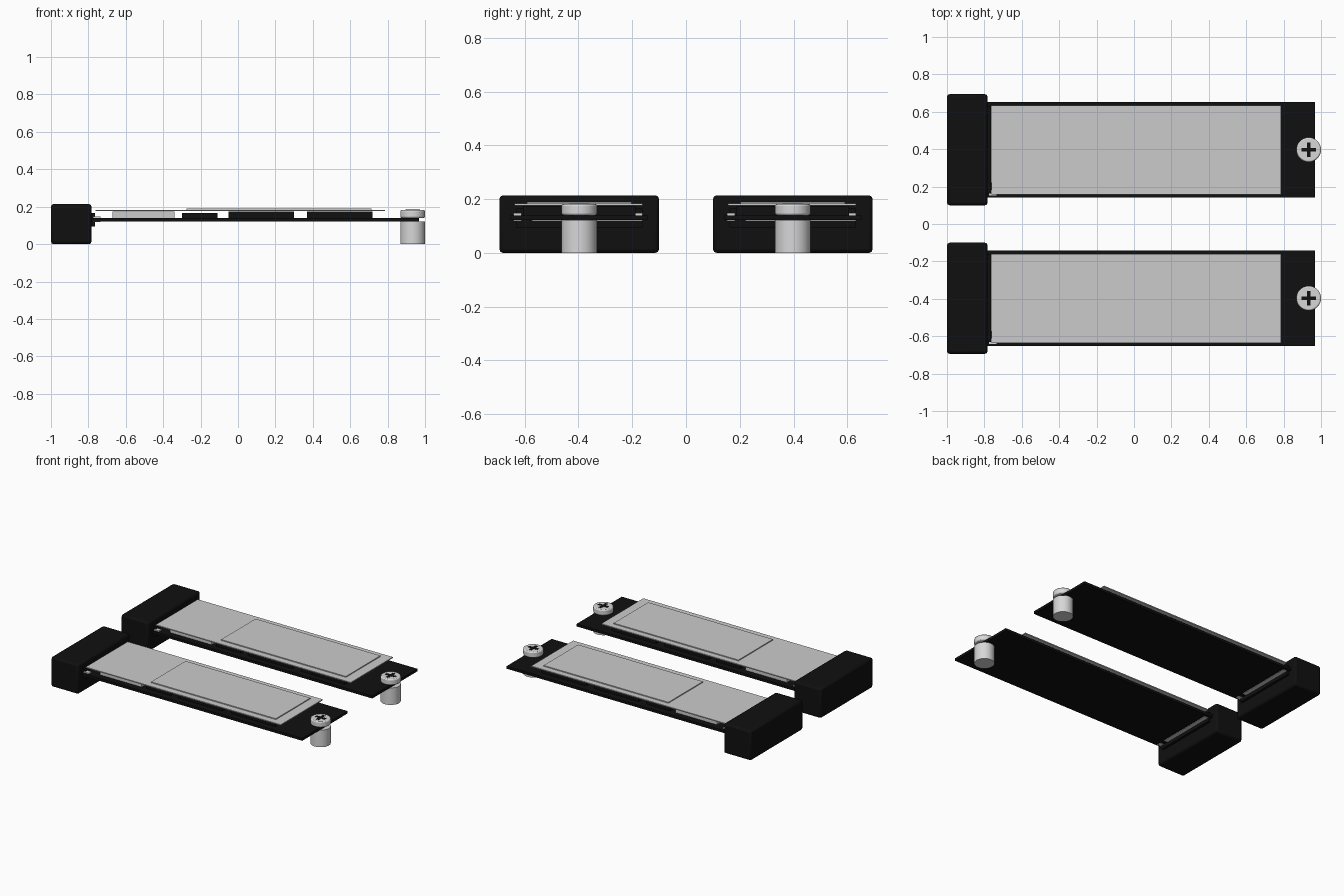
import bpy, math

if "Cube" in bpy.data.objects:
    bpy.data.objects.remove(bpy.data.objects["Cube"])


def material(name, rgb, rough=0.6):
    m = bpy.data.materials.new(name)
    m.use_nodes = True
    m.diffuse_color = (*rgb, 1)
    bsdf = m.node_tree.nodes["Principled BSDF"]
    bsdf.inputs["Base Color"].default_value = (*rgb, 1)
    bsdf.inputs["Roughness"].default_value = rough
    return m


BLACK = material("matte_black", (0.005, 0.005, 0.005))
LABEL = material("label_grey", (0.6, 0.6, 0.6))
METAL = material("light_metal", (0.68, 0.68, 0.68))


def finish(ob, name, mat, bevel, segments=2):
    ob.name = name
    ob.data.materials.append(mat)
    if bevel:
        mod = ob.modifiers.new("soft_edges", "BEVEL")
        mod.width = bevel
        mod.segments = segments
        mod.limit_method = "ANGLE"
        bpy.ops.object.shade_smooth_by_angle(angle=math.radians(40))
    return ob


def box(name, x, y, z, mat, bevel=0):
    """Box from (min, max) ranges on each axis."""
    bpy.ops.mesh.primitive_cube_add(
        size=1, location=[sum(r) / 2 for r in (x, y, z)])
    ob = bpy.context.object
    ob.scale = [r[1] - r[0] for r in (x, y, z)]
    bpy.ops.object.transform_apply(location=False, rotation=False, scale=True)
    return finish(ob, name, mat, bevel)


def cylinder(name, x, y, z, radius, mat, bevel=0):
    bpy.ops.mesh.primitive_cylinder_add(
        vertices=32, radius=radius, depth=z[1] - z[0],
        location=(x, y, sum(z) / 2))
    ob = finish(bpy.context.object, name, mat, bevel)
    bpy.ops.object.shade_smooth_by_angle(angle=math.radians(40))
    return ob


SCREW_X = 0.934
BOARD = (0.122, 0.14)


def build_module(tag, cy):
    def part(name, x, y, z, mat, bevel=0):
        return box(f"{tag}_{name}", x, (cy + y[0], cy + y[1]), z, mat, bevel)

    # Socket and its slot lip
    part("socket", (-1, -0.783), (-0.297, 0.297), (0, 0.214), BLACK, 0.014)
    part("socket_lip", (-0.79, -0.765), (-0.235, 0.235), (0.095, 0.165), BLACK)

    # Circuit board with edge contacts split by the key gap
    part("board", (-0.79, 0.967), (-0.256, 0.256), BOARD, BLACK)
    for side, z in (("upper", (0.14, 0.148)), ("lower", (0.119, 0.122))):
        for label, y in (("short", (-0.245, -0.215)), ("long", (-0.175, 0.235))):
            part(f"{side}_{label}_contacts", (-0.775, -0.735), y, z, METAL)

    # Chips on the board
    part("controller_chip", (-0.67, -0.34), (-0.21, 0.21), (0.14, 0.174), LABEL)
    for i, (x, top) in enumerate((((-0.3, -0.11), 0.166),
                                  ((-0.05, 0.3), 0.175),
                                  ((0.37, 0.72), 0.175))):
        part(f"memory_chip_{i + 1}", x, (-0.21, 0.21), (0.14, top), BLACK)

    # Cover sheet and raised panel
    part("cover_sheet", (-0.763, 0.785), (-0.24, 0.236), (0.176, 0.183), LABEL)
    part("raised_panel", (-0.275, 0.715), (-0.195, 0.195), (0.183, 0.19), LABEL)

    # Standoff, screw and cross recess
    cylinder(f"{tag}_standoff", SCREW_X, cy, (0, BOARD[0]), 0.066, METAL)
    cylinder(f"{tag}_screw_head", SCREW_X, cy, (BOARD[1], 0.182), 0.066, METAL, 0.007)
    for name, a, b in (("long", 0.038, 0.01), ("cross", 0.01, 0.038)):
        part(f"screw_{name}_slot", (SCREW_X - a, SCREW_X + a), (-b, b),
             (0.18, 0.184 if name == "long" else 0.1838), BLACK)


build_module("front", -0.397)
build_module("back", 0.397)
